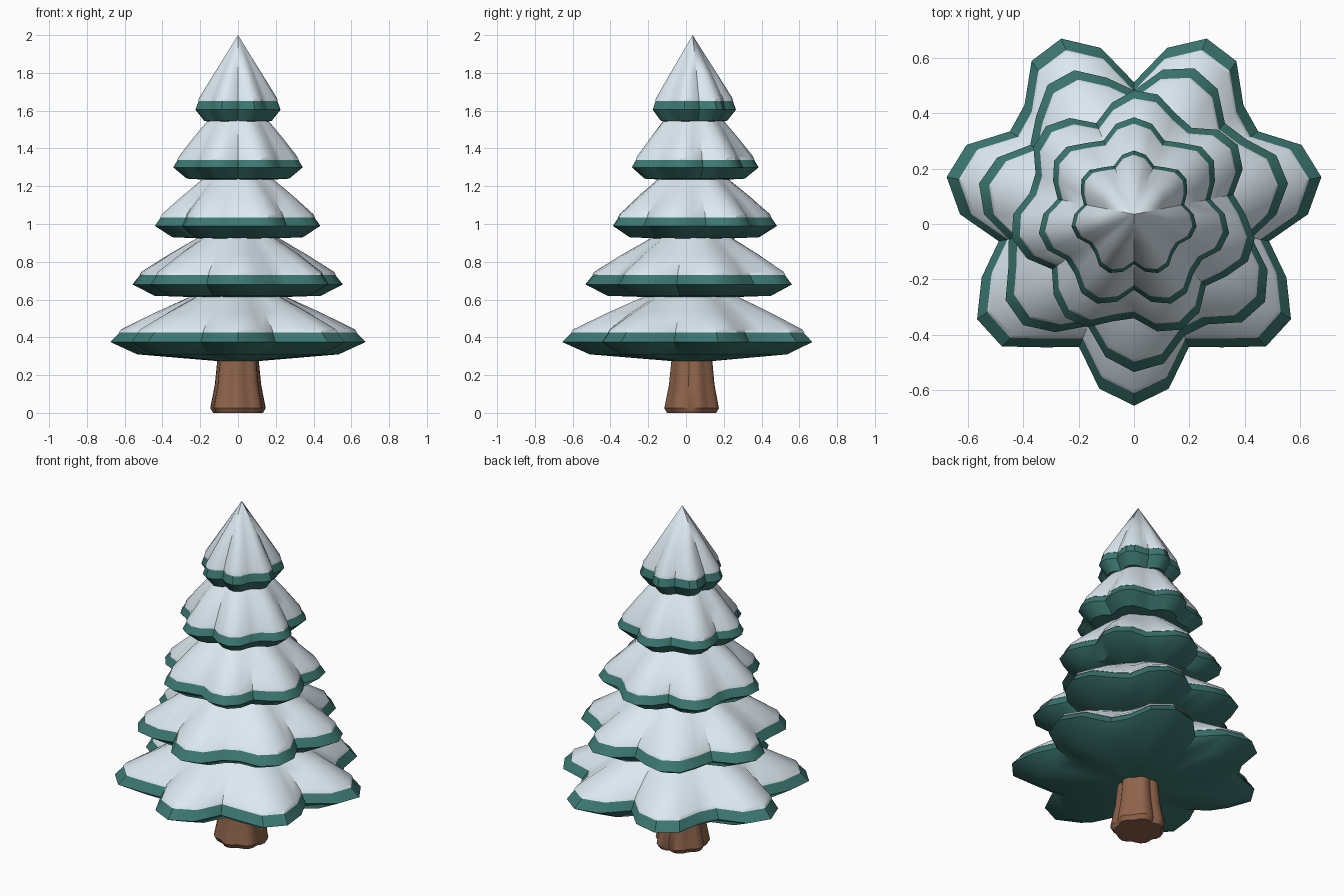
import bpy, bmesh, math

if "Cube" in bpy.data.objects:
    bpy.data.objects.remove(bpy.data.objects["Cube"])

AXIS_Y = 0.035   # the tree axis sits slightly behind the origin
SEG = 32


def material(name, rgb):
    m = bpy.data.materials.new(name)
    m.diffuse_color = (*rgb, 1)
    m.use_nodes = True
    m.node_tree.nodes["Principled BSDF"].inputs["Base Color"].default_value = m.diffuse_color
    return m


GREEN = material("foliage_green", (0.045, 0.185, 0.165))
SNOW = material("snow_white", (0.72, 0.81, 0.88))
BROWN = material("bark_brown", (0.27, 0.125, 0.07))


def lobed(name, profile, mat, lobes, phase, seg=SEG, smooth=35):
    """Lathe a list of (radius, z, valley ratio) with pointed lobes; radius 0 makes a pole."""
    bm = bmesh.new()
    rings = []
    for r, z, valley in profile:
        if r == 0:
            rings.append([bm.verts.new((0, AXIS_Y, z))])
            continue
        ring = []
        for k in range(seg):
            a = 2 * math.pi * k / seg
            wave = abs(math.cos(lobes / 2 * (a - math.radians(phase))))
            rr = r * (valley + (1 - valley) * wave)
            ring.append(bm.verts.new((rr * math.cos(a), AXIS_Y + rr * math.sin(a), z)))
        rings.append(ring)
    for lo, hi in zip(rings, rings[1:]):
        for k in range(seg):
            n = (k + 1) % seg
            quad = [lo[k % len(lo)], lo[n % len(lo)], hi[n % len(hi)], hi[k % len(hi)]]
            bm.faces.new(list(dict.fromkeys(quad)))
    bmesh.ops.recalc_face_normals(bm, faces=bm.faces[:])
    me = bpy.data.meshes.new(name)
    bm.to_mesh(me)
    bm.free()
    me.materials.append(mat)
    ob = bpy.data.objects.new(name, me)
    bpy.context.collection.objects.link(ob)
    bpy.ops.object.select_all(action='DESELECT')
    ob.select_set(True)
    bpy.context.view_layer.objects.active = ob
    bpy.ops.object.shade_smooth_by_angle(angle=math.radians(smooth))
    return ob


# Trunk: fluted, flaring towards the ground
lobed("trunk", [(0, 0, 1), (0.135, 0, 0.85), (0.15, 0.025, 0.85), (0.125, 0.15, 0.85),
                (0.11, 0.3, 0.85), (0, 0.32, 1)], BROWN, 7, -90)

# Tiers: rim radius, underside z, rim z, snow edge z, top z, top radius, valley ratio, lobe phase
tiers = [
    (0.690, 0.265, 0.375, 0.430, 0.61, 0.27, 0.69, 64.3),
    (0.570, 0.605, 0.680, 0.735, 0.92, 0.23, 0.75, 66.5),
    (0.450, 0.915, 0.990, 1.040, 1.23, 0.20, 0.78, 86.0),
    (0.350, 1.225, 1.300, 1.345, 1.54, 0.17, 0.78, 90.0),
    (0.230, 1.530, 1.605, 1.655, 2.00, 0.00, 0.78, 90.0),
]
for i, (R, zb, zr, ze, zt, rt, v, ph) in enumerate(tiers, 1):
    low = zr - (0.065 if i == 1 else 0.06)
    # Green bough skirt with a flat underside
    lobed(f"foliage_tier_{i}", [(0, zb, 1), (0.79 * R, low, v), (R, zr, v),
                                (0.92 * R, ze, v), (0.5 * R, ze + 0.01, v), (0, ze + 0.02, 1)],
          GREEN, 7, ph)
    # Snow cap with a thin lip
    snow = [(0, ze - 0.005, 1), (0.7 * R, ze - 0.005, v), (0.935 * R, ze - 0.005, v),
            (0.915 * R, ze + 0.012, v)]
    if rt:
        v2 = 0.5 + v / 2
        mid = (0.9 * R + rt) / 2
        snow += [(mid, (ze + zt) / 2 + 0.012, (v + v2) / 2), (rt, zt, v2),
                 (rt * 0.5, zt + 0.08, v2), (0, zt + 0.12, 1)]
    else:
        snow += [(0.55 * R, 1.80, v + 0.04), (0, zt, 1)]
    lobed(f"snow_tier_{i}", snow, SNOW, 7, ph)
